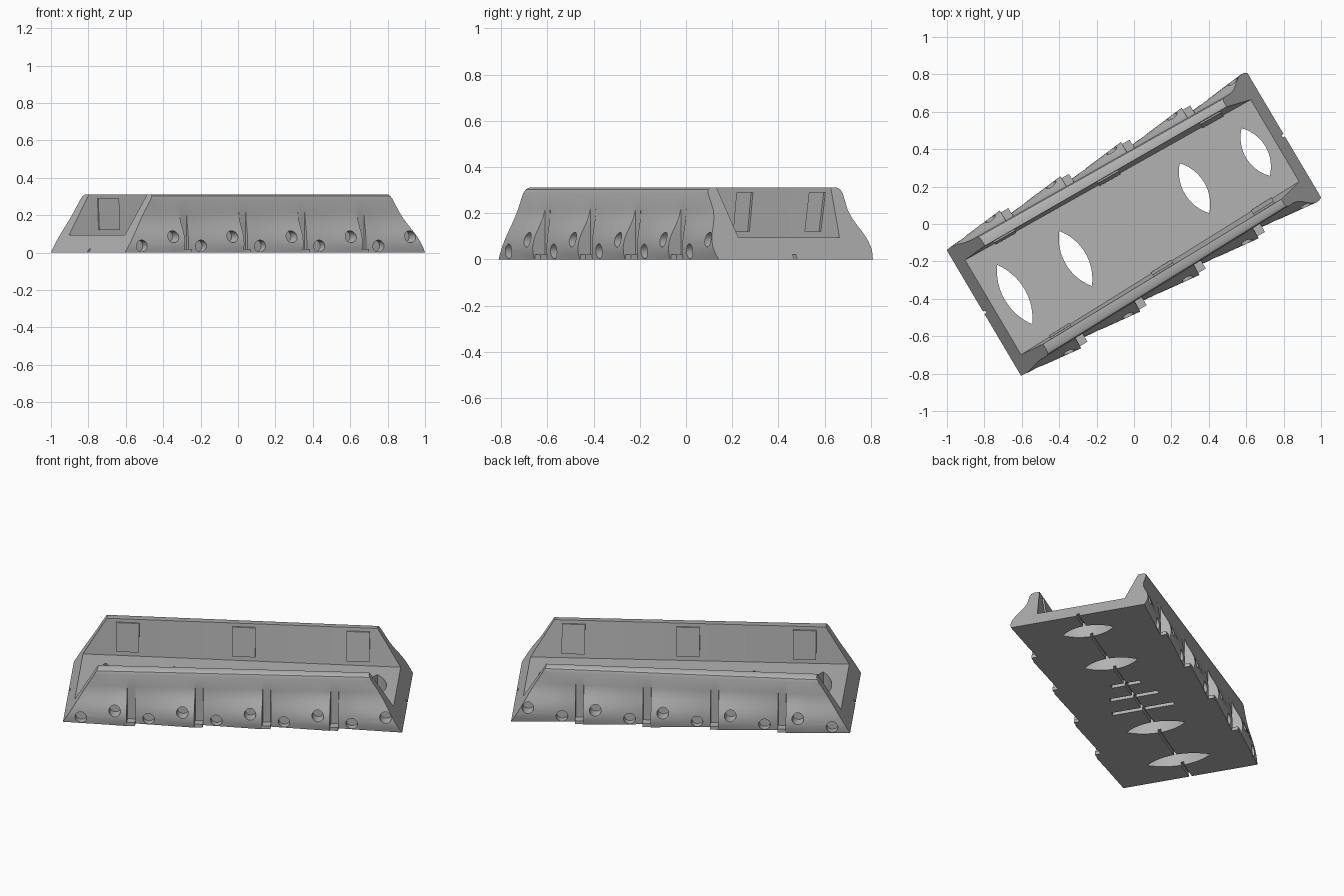
import bpy, bmesh, math
from mathutils import Matrix

if "Cube" in bpy.data.objects:
    bpy.data.objects.remove(bpy.data.objects["Cube"], do_unlink=True)

TURN = Matrix.Rotation(math.radians(30.6), 4, 'Z')
HALF, FLOOR, TOP = 0.933, 0.095, 0.31
PITCH, GROOVE = 0.372, 0.023

grey = bpy.data.materials.new("plain grey")
grey.use_nodes = True
grey.diffuse_color = (0.45, 0.45, 0.45, 1)
grey.node_tree.nodes["Principled BSDF"].inputs["Base Color"].default_value = (0.45, 0.45, 0.45, 1)


def add_object(name, bm):
    bmesh.ops.recalc_face_normals(bm, faces=bm.faces[:])
    mesh = bpy.data.meshes.new(name)
    bm.to_mesh(mesh)
    bm.free()
    mesh.materials.append(grey)
    obj = bpy.data.objects.new(name, mesh)
    bpy.context.collection.objects.link(obj)
    return obj


def box(bm, u, v, z, size):
    made = bmesh.ops.create_cube(bm, size=1)
    bmesh.ops.scale(bm, vec=size, verts=made["verts"])
    bmesh.ops.translate(bm, vec=(u, v, z), verts=made["verts"])
    return made["verts"]


# The body tapers slightly along its length
def rail(u):
    return 0.354 - 0.0204 * u


def inner_wall(u, z):
    low, high = 0.274 - 0.0226 * u, 0.296 - 0.012 * u
    return low + (high - low) * (z - FLOOR) / (TOP - FLOOR)


# Height and share of flare on the curved skirt
SKIRT = [(0, .85), (.025, .96), (.05, 1), (.08, .92), (.105, .77),
         (.13, .56), (.155, .34), (.18, .15), (.215, 0)]


def half_section(place, flare):
    pts = []
    for z, share in SKIRT:
        u = place(z)
        pts.append((u, rail(u) + flare * share, z))
    for z, inset in [(.285, 0), (.302, .006), (TOP, .02)]:
        u = place(z)
        pts.append((u, rail(u) - inset, z))
    for z in (TOP, FLOOR):
        u = place(z)
        pts.append((u, inner_wall(u, z), z))
    return pts


# Stations along the body: five flaring panels parted by grooves
stations = []
STEPS = 6
for k in range(-2, 3):
    start, end = k * PITCH - PITCH / 2 + GROOVE, k * PITCH + PITCH / 2 - GROOVE
    for i in range(STEPS + 1):
        t = i / STEPS
        u = start + (end - start) * t
        if abs(u) < 0.73:
            stations.append((lambda z, u=u: u, 0.02 + 0.042 * t))
    if k < 2:
        for u in (end + 0.002, end + 2 * GROOVE - 0.002):
            stations.append((lambda z, u=u: u, 0.0))
stations.insert(0, (lambda z: -HALF + 0.605 * z, 0.02))
stations.append((lambda z: HALF - 0.605 * z, 0.062))

bm = bmesh.new()
rings = []
for place, flare in stations:
    half = half_section(place, flare)
    ring = half + [(u, -v, z) for u, v, z in reversed(half)]
    rings.append([bm.verts.new(p) for p in ring])
for a, b in zip(rings, rings[1:]):
    n = len(a)
    for i in range(n):
        j = (i + 1) % n
        bm.faces.new((a[i], a[j], b[j], b[i]))
bm.faces.new(rings[0])
bm.faces.new(rings[-1])
body = add_object("body", bm)

# Lens openings through the floor
cut = bmesh.new()
for u, length in [(-.741, .368), (-.363, .342), (.376, .31), (.756, .297)]:
    h, w = length / 2, 0.06
    radius = (h * h + w * w) / (2 * w)
    arc = math.asin(h / radius)
    outline = []
    for side in (1, -1):
        for i in range(16):
            a = side * (-arc + 2 * arc * i / 16)
            outline.append((u + side * (radius * math.cos(a) - radius + w), radius * math.sin(a)))
    low = [cut.verts.new((x, y, -.05)) for x, y in outline]
    face = cut.faces.new(low)
    up = bmesh.ops.extrude_face_region(cut, geom=[face])
    bmesh.ops.translate(cut, vec=(0, 0, .25),
                        verts=[g for g in up["geom"] if isinstance(g, bmesh.types.BMVert)])

# Cross slots under the floor
for u, length in [(.137, .17), (0, .28), (-.147, .36)]:
    box(cut, u, 0, 0, (.028, length, .09))

# Round sockets in the panels, two per panel
for k in range(-2, 3):
    for du, z in [(-.09, .035), (.097, .085)]:
        u = k * PITCH + du
        for side in (1, -1):
            spin = Matrix.Translation((u, side * (rail(u) + .045), z)) @ Matrix.Rotation(math.pi / 2, 4, 'X')
            bmesh.ops.create_cone(cut, cap_ends=True, segments=24, radius1=.032, radius2=.032,
                                  depth=.12, matrix=spin)
openings = add_object("openings_cutter", cut)

# Long groove under the floor
cut = bmesh.new()
box(cut, 0, 0, 0, (2.2, .016, .04))
channel = add_object("channel_cutter", cut)

for cutter in (openings, channel):
    mod = body.modifiers.new(cutter.name, 'BOOLEAN')
    mod.operation = 'DIFFERENCE'
    mod.solver = 'EXACT'
    mod.object = cutter
    cutter.hide_render = True
graph = bpy.context.evaluated_depsgraph_get()
graph.update()
carved = bpy.data.meshes.new_from_object(body.evaluated_get(graph))
body.modifiers.clear()
body.data = carved
for cutter in (openings, channel):
    bpy.data.objects.remove(cutter, do_unlink=True)

# Thin pads on the inner walls
bm = bmesh.new()
for side in (1, -1):
    for u in (-.63, .01, .64):
        for vert in box(bm, u, 0, .205, (.128, 1, .17)):
            depth = .01 if vert.co.y > 0 else -.009
            vert.co.y = side * (inner_wall(vert.co.x, vert.co.z) + depth)
pads = add_object("inner_pads", bm)

# Small feet at the base of each groove
bm = bmesh.new()
for side in (1, -1):
    for k in range(4):
        u = (k - 1.5) * PITCH
        box(bm, u, side * (rail(u) + .015), .01, (2 * GROOVE, .07, .02))
feet = add_object("groove_feet", bm)

# Turn everything into place and shade the curved skirt smoothly
for obj in (body, pads, feet):
    obj.data.transform(TURN)
bpy.ops.object.select_all(action='DESELECT')
body.select_set(True)
bpy.context.view_layer.objects.active = body
bpy.ops.object.shade_smooth_by_angle(angle=math.radians(30))
